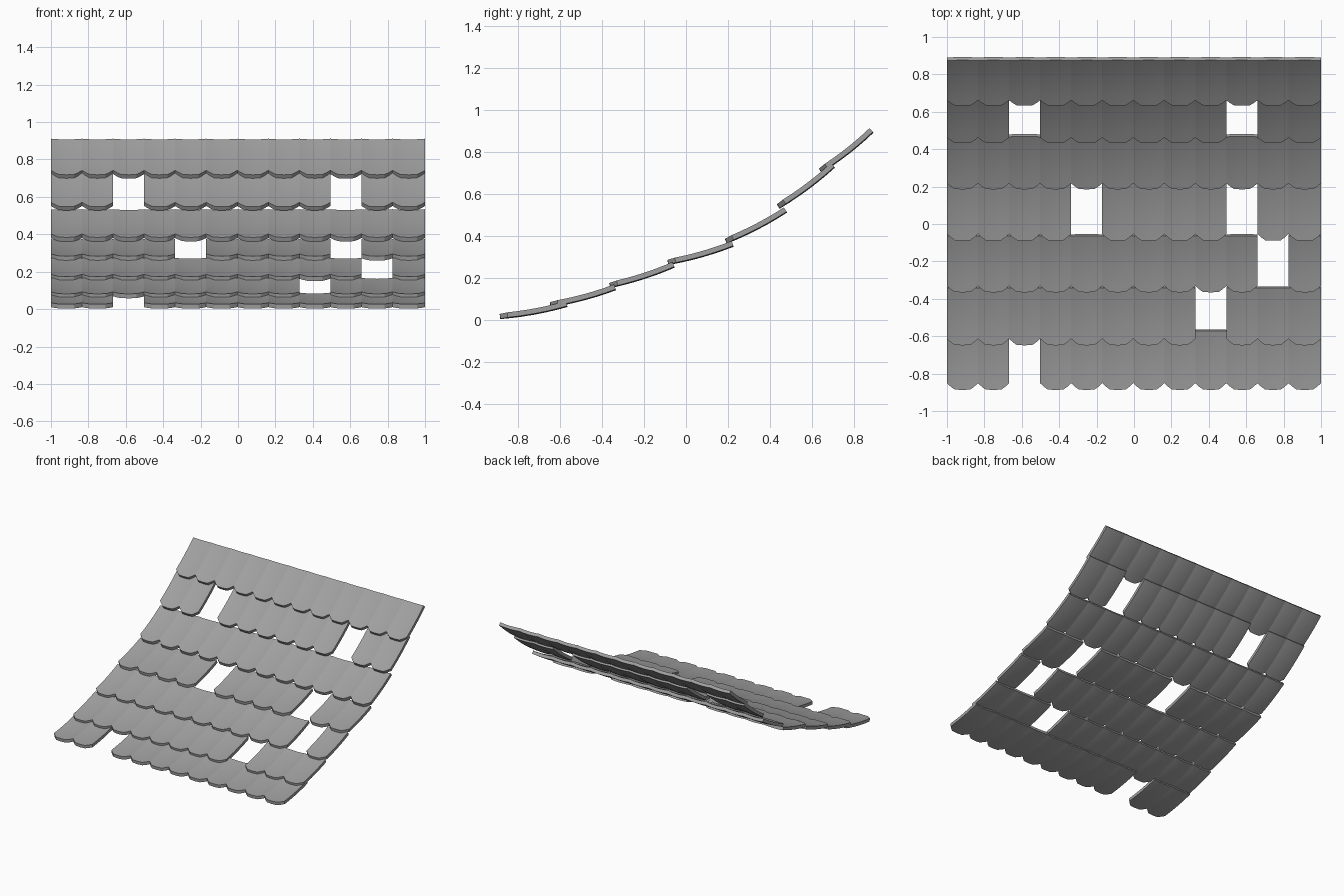
import bpy, bmesh
from mathutils import Vector

cube = bpy.data.objects.get("Cube")
if cube:
    bpy.data.objects.remove(cube, do_unlink=True)

# one slate grey for all tiles
slate = bpy.data.materials.new("slate_grey")
slate.use_nodes = True
grey = (0.35, 0.35, 0.35, 1)
slate.diffuse_color = grey
slate.node_tree.nodes["Principled BSDF"].inputs["Base Color"].default_value = grey

COLUMNS, PITCH, THICK = 12, 0.166, 0.024
SAG, DIP, STEPS = 0.008, 0.005, 6

# lower tip and upper end of each course (y, z of top face), missing columns
COURSES = [
    ((-0.888, 0.031), (-0.572, 0.088), {2}),
    ((-0.650, 0.086), (-0.343, 0.167), {8}),
    ((-0.367, 0.178), (-0.065, 0.274), {10}),
    ((-0.090, 0.288), (0.217, 0.374), {4, 9}),
    ((0.183, 0.388), (0.466, 0.534), set()),
    ((0.430, 0.552), (0.690, 0.745), {2, 9}),
    ((0.630, 0.722), (0.873, 0.911), set()),
]
# half outline of the rounded tip: position across, setback
TIP = [(0, 0.037), (0.12, 0.018), (0.25, 0.002), (0.5, 0)]
OUTLINE = TIP + [(1 - u, s) for u, s in reversed(TIP[:-1])]


def add_tile(bm, x0, x1, low, high):
    """One thick tile, curved along the slope and slightly dished across."""
    start, end = Vector((0, *low)), Vector((0, *high))
    along = end - start
    normal = Vector((0, -along.z, along.y)).normalized()
    top, bottom = [], []
    for u, setback in OUTLINE:
        rows = ([], [])
        for i in range(STEPS + 1):
            first = setback / along.length
            t = first + (1 - first) * i / STEPS
            bend = SAG * 4 * t * (1 - t) + DIP * 4 * u * (1 - u)
            p = start + along * t - normal * bend
            p.x = x0 + (x1 - x0) * u
            # the end faces follow the local slope
            slope = (along - normal * SAG * 4 * (1 - 2 * t)).normalized()
            local = Vector((0, -slope.z, slope.y))
            rows[0].append(bm.verts.new(p))
            rows[1].append(bm.verts.new(p - local * THICK))
        top.append(rows[0])
        bottom.append(rows[1])
    n = len(OUTLINE) - 1
    for j in range(n):
        for i in range(STEPS):
            for g in (top, bottom):
                bm.faces.new((g[j][i], g[j + 1][i], g[j + 1][i + 1], g[j][i + 1]))
        for i in (0, STEPS):
            bm.faces.new((top[j][i], top[j + 1][i], bottom[j + 1][i], bottom[j][i]))
    for j in (0, n):
        for i in range(STEPS):
            bm.faces.new((top[j][i], top[j][i + 1], bottom[j][i + 1], bottom[j][i]))


# overlapping courses from eave to ridge
for number, (low, high, missing) in enumerate(COURSES, 1):
    bm = bmesh.new()
    for c in range(COLUMNS):
        if c not in missing:
            x0 = -1 + PITCH * c
            x1 = 1 if c == COLUMNS - 1 else x0 + PITCH
            add_tile(bm, x0, x1, low, high)
    bmesh.ops.recalc_face_normals(bm, faces=bm.faces)
    mesh = bpy.data.meshes.new(f"tile_course_{number}")
    bm.to_mesh(mesh)
    bm.free()
    mesh.materials.append(slate)
    course = bpy.data.objects.new(f"tile_course_{number}", mesh)
    bpy.context.collection.objects.link(course)
    bpy.ops.object.select_all(action="DESELECT")
    course.select_set(True)
    bpy.context.view_layer.objects.active = course
    bpy.ops.object.shade_smooth_by_angle()
